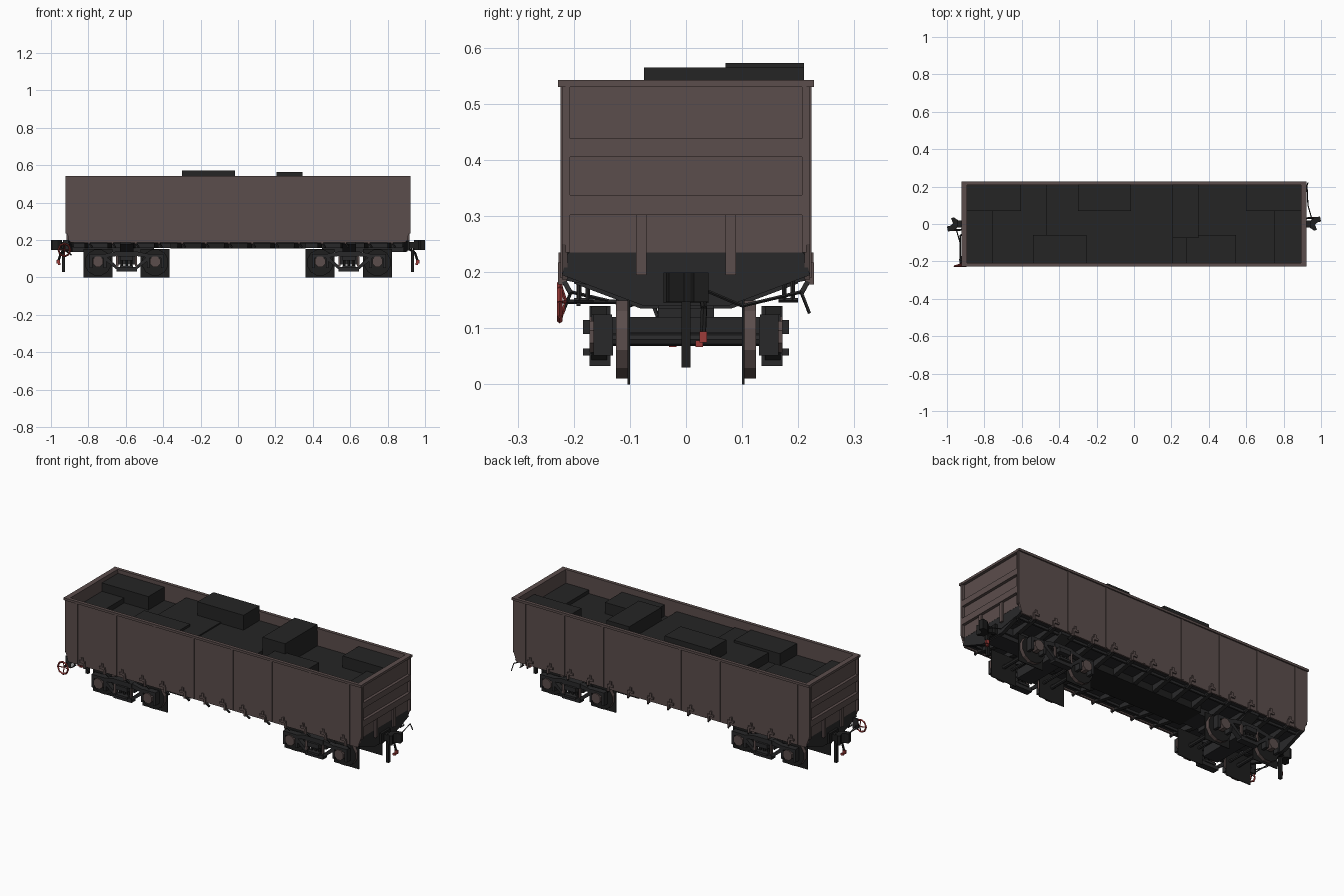
import bpy, bmesh, math
from mathutils import Vector

if "Cube" in bpy.data.objects:
    bpy.data.objects.remove(bpy.data.objects["Cube"])


def material(name, r, g, b):
    m = bpy.data.materials.new(name)
    m.diffuse_color = (r, g, b, 1)
    m.use_nodes = True
    m.node_tree.nodes["Principled BSDF"].inputs["Base Color"].default_value = m.diffuse_color
    return m


BROWN = material("wagon brown", 0.105, 0.075, 0.072)
DARK = material("underframe grey", 0.022, 0.022, 0.023)
COAL = material("coal black", 0.018, 0.018, 0.018)
BLACK = material("running gear black", 0.013, 0.013, 0.013)
RED = material("handle red", 0.34, 0.045, 0.042)


class Part:
    """Collects simple solids into one flat-shaded object."""

    def __init__(self, name, mat):
        self.name, self.mats, self.bm = name, [mat], bmesh.new()

    def prism(self, pts, axis, a, b):
        # pts are the two remaining coordinates in xyz order
        def place(p, h):
            c = list(p)
            c.insert(axis, h)
            return self.bm.verts.new(c)
        lo = [place(p, a) for p in pts]
        hi = [place(p, b) for p in pts]
        n = len(pts)
        self.bm.faces.new(lo)
        self.bm.faces.new(hi[::-1])
        for i in range(n):
            j = (i + 1) % n
            self.bm.faces.new((lo[j], lo[i], hi[i], hi[j]))
        return self

    def box(self, x0, x1, y0, y1, z0, z1):
        return self.prism([(x0, y0), (x1, y0), (x1, y1), (x0, y1)], 2, z0, z1)

    def disc(self, x, z, r, y0, y1, n=12):
        pts = [(x + r * math.cos(math.tau * (i + .5) / n),
                z + r * math.sin(math.tau * (i + .5) / n)) for i in range(n)]
        return self.prism(pts, 1, y0, y1)

    def rod(self, pts, r=0.003, n=4):
        for p, q in zip(pts, pts[1:]):
            p, q = Vector(p), Vector(q)
            d = q - p
            m = d.to_track_quat('Z', 'Y').to_matrix().to_4x4()
            m.translation = (p + q) / 2
            bmesh.ops.create_cone(self.bm, cap_ends=True, segments=n, radius1=r,
                                  radius2=r, depth=d.length, matrix=m)
        return self

    def done(self):
        bmesh.ops.recalc_face_normals(self.bm, faces=self.bm.faces)
        me = bpy.data.meshes.new(self.name)
        self.bm.to_mesh(me)
        self.bm.free()
        for m in self.mats:
            me.materials.append(m)
        ob = bpy.data.objects.new(self.name, me)
        bpy.context.collection.objects.link(ob)
        return ob


SIDES = (-1, 1)

# side walls with chamfered lower corners, thin posts and top rails
walls = Part("side_walls", BROWN)
posts = Part("side_posts", BROWN)
for s in SIDES:
    walls.prism([(-.92, .54), (-.92, .25), (-.897, .187), (.897, .187),
                 (.92, .25), (.92, .54)], 1, s * .211, s * .221)
    for i in range(8):
        x = -.844 + i * .2411
        posts.box(x - .006, x + .006, s * .22, s * .224, .19, .53)
    posts.box(-.923, .923, s * .209, s * .228, .53, .543)
walls.done()
posts.done()

# end walls: recessed panel framed by horizontal ribs and short posts
ends = Part("end_walls", BROWN)
for s in SIDES:
    ends.box(s * .893, s * .906, -.211, .211, .235, .54)
    for z0, z1 in ((.53, .543), (.405, .438), (.302, .338)):
        ends.box(s * .893, s * .922, -.21, .21, z0, z1)
    for t in SIDES:
        ends.box(s * .893, s * .922, t * .207, t * .215, .235, .54)
        ends.box(s * .9, s * .917, t * .07, t * .089, .195, .31)
ends.done()

# coal load: a base and stepped blocks
coal = Part("coal_load", COAL)
coal.box(-.893, .893, -.211, .211, .2, .445)
for x0, x1, y0, y1, z in (
        (-.893, -.605, .07, .211, .52), (-.893, -.755, -.211, .07, .473),
        (-.47, -.155, -.211, .211, .497), (-.54, -.255, -.211, -.06, .51),
        (-.30, -.015, .07, .2105, .573), (-.155, .205, -.211, .211, .49),
        (.205, .345, -.075, .2105, .565), (.28, .545, -.211, -.06, .508),
        (.60, .893, .07, .211, .51), (.75, .893, -.211, .07, .465)):
    coal.box(x0, x1, y0, y1, .44, z)
coal.done()

# floor, centre sill and end sills
frame = Part("underframe", DARK)
frame.box(-.9, .9, -.211, .211, .195, .21)
frame.box(-.88, .88, -.06, .06, .157, .2)
for s in SIDES:
    frame.prism([(-.21, .235), (.21, .235), (.221, .195), (.075, .14),
                 (-.075, .14), (-.221, .195)], 0, s * .885, s * .905)
    frame.prism([(-.2, .2), (.2, .2), (.2, .18), (.08, .135),
                 (-.08, .135), (-.2, .18)], 0, s * .56, s * .63)
    frame.box(s * .45, s * .9, -.05, .05, .135, .165)
frame.done()
belly = Part("centre_belly", BLACK)
belly.box(-.36, .36, -.08, .08, .156, .197)
belly.done()

# cross beams and hatch latches under the sides
beams = Part("cross_beams", DARK)
latches = Part("hatch_latches", BROWN)
for i in range(14):
    x = -.81 + i * 1.62 / 13
    beams.prism([(-.213, .2), (.213, .2), (.213, .185), (.07, .157),
                 (-.07, .157), (-.213, .185)], 0, x - .012, x + .012)
    for s in SIDES:
        latches.box(x - .018, x + .018, s * .219, s * .228, .205, .217)
        latches.box(x - .006, x + .006, s * .219, s * .227, .212, .235)
        latches.box(x + .008, x + .02, s * .212, s * .228, .178, .207)
        beams.rod([(x + .014, s * .218, .185), (x + .03, s * .205, .162)], .006)
for s in SIDES:
    beams.box(-.88, .88, s * .17, s * .18, .182, .197)
beams.done()
latches.done()

# two bogies
WZ, HALF = .0775, .153
plates = Part("wheel_plates", BLACK)
wheels = Part("wheel_treads", BROWN)
wheels.mats.append(BLACK)
axles = Part("axles_and_bolsters", DARK)
sides = Part("bogie_side_frames", DARK)
boxes = Part("axle_boxes", BROWN)
springs = Part("springs", BLACK)
for c in (-.5955, .5925):
    axles.box(c - .045, c + .045, -.13, .13, .07, .12)
    axles.box(c - .03, c + .03, -.05, .05, .115, .14)
    for t in SIDES:
        axles.rod([(c + t * .1, -.11, .085), (c + t * .1, .11, .085)], .008, 6)
        for w in SIDES:
            x = c + w * HALF
            plates.box(x - .0775, x + .0775, t * .1, t * .104, 0, .152)
            wheels.disc(x, .08, .072, t * .104, t * .125)
            boxes.disc(x, .085, .03, t * .135, t * .172, 8)
            sides.box(x - .045, x + .045, t * .132, t * .165, .105, .125)
            sides.box(x - .045, x - .03, t * .13, t * .165, .052, .12)
            sides.box(x + .03, x + .045, t * .13, t * .165, .052, .12)
            # sloping arms from the boxes to the spring seat
            u = c + w * .05
            v = c + w * .12
            sides.prism([(v, .122), (v, .095), (u, .04), (u, .06)],
                        1, t * .141, t * .168)
            sides.prism([(v, .125), (v, .105), (u, .115), (u, .14)],
                        1, t * .141, t * .168)
            boxes.box(u - .006, u + .006, t * .16, t * .171, .06, .12)
        sides.box(c - .055, c + .055, t * .135, t * .172, .112, .14)
        sides.box(c - .055, c + .055, t * .135, t * .172, .033, .055)
        sides.box(c - .035, c + .035, t * .13, t * .184, .09, .115)
        sides.box(c - .035, c + .035, t * .13, t * .184, .052, .064)
        for k in (-.025, 0, .025):
            springs.rod([(c + k, t * .155, .05), (c + k, t * .155, .1)], .008, 6)
    for x in (c - HALF, c + HALF):
        axles.rod([(x, -.135, .08), (x, .135, .08)], .011, 8)
ob = wheels.done()
for f in ob.data.polygons:
    f.material_index = 1 if abs(f.normal.y) > .5 else 0
for p in (plates, axles, sides, boxes, springs):
    p.done()

# couplers, hoses, uncoupling levers and steps (turned half round for each end)
coupler = Part("couplers", BLACK)
levers = Part("uncoupling_levers", DARK)
hose = Part("brake_hoses", BLACK)
valve = Part("hose_valves", RED)
for s in SIDES:
    coupler.box(s * .85, s * .955, s * -.018, s * .018, .155, .19)
    coupler.box(s * .9, s * .918, -.04, .04, .145, .2)
    coupler.prism([(s * x, s * y) for x, y in (
        (.94, -.02), (.965, -.036), (.978, -.03), (.968, -.004), (.98, .008),
        (1.0, .014), (.995, .04), (.965, .036), (.94, .015))], 2, .147, .2)
    coupler.box(s * .925, s * .94, s * -.008, s * .008, .03, .15)
    hose.rod([(s * .915, s * .03, .15), (s * .945, s * .032, .135),
              (s * .96, s * .03, .09)], .006, 6)
    valve.box(s * .953, s * .97, s * .024, s * .037, .075, .094)
    valve.box(s * .948, s * .962, s * .017, s * .03, .067, .078)
    levers.rod([(s * .95, s * .03, .17), (s * .93, s * .1, .14),
                (s * .925, s * .205, .165), (s * .93, s * .22, .127)], .003)
    for y in (.175, .19):
        levers.rod([(s * .89, s * y, .2), (s * .89, s * y, .15)], .004)
    levers.rod([(s * .89, s * .165, .15), (s * .89, s * .2, .15)], .004)
for p in (coupler, levers, hose, valve):
    p.done()

# hand brake wheel on one end corner, with its shaft
wheel = Part("brake_handwheel", RED)
hub = (-.928, -.214, .147)
rim = [(-.928 + .032 * math.cos(math.tau * i / 8), -.225,
        .147 + .034 * math.sin(math.tau * i / 8)) for i in range(9)]
wheel.rod(rim, .005)
for p in rim[:8:2]:
    wheel.rod([hub, p], .003)
wheel.done()
shaft = Part("brake_shaft", DARK)
shaft.rod([hub, (-.928, -.06, .147), (-.89, -.05, .12)], .004)
shaft.box(-.935, -.9, -.195, -.188, .14, .2)
shaft.done()
